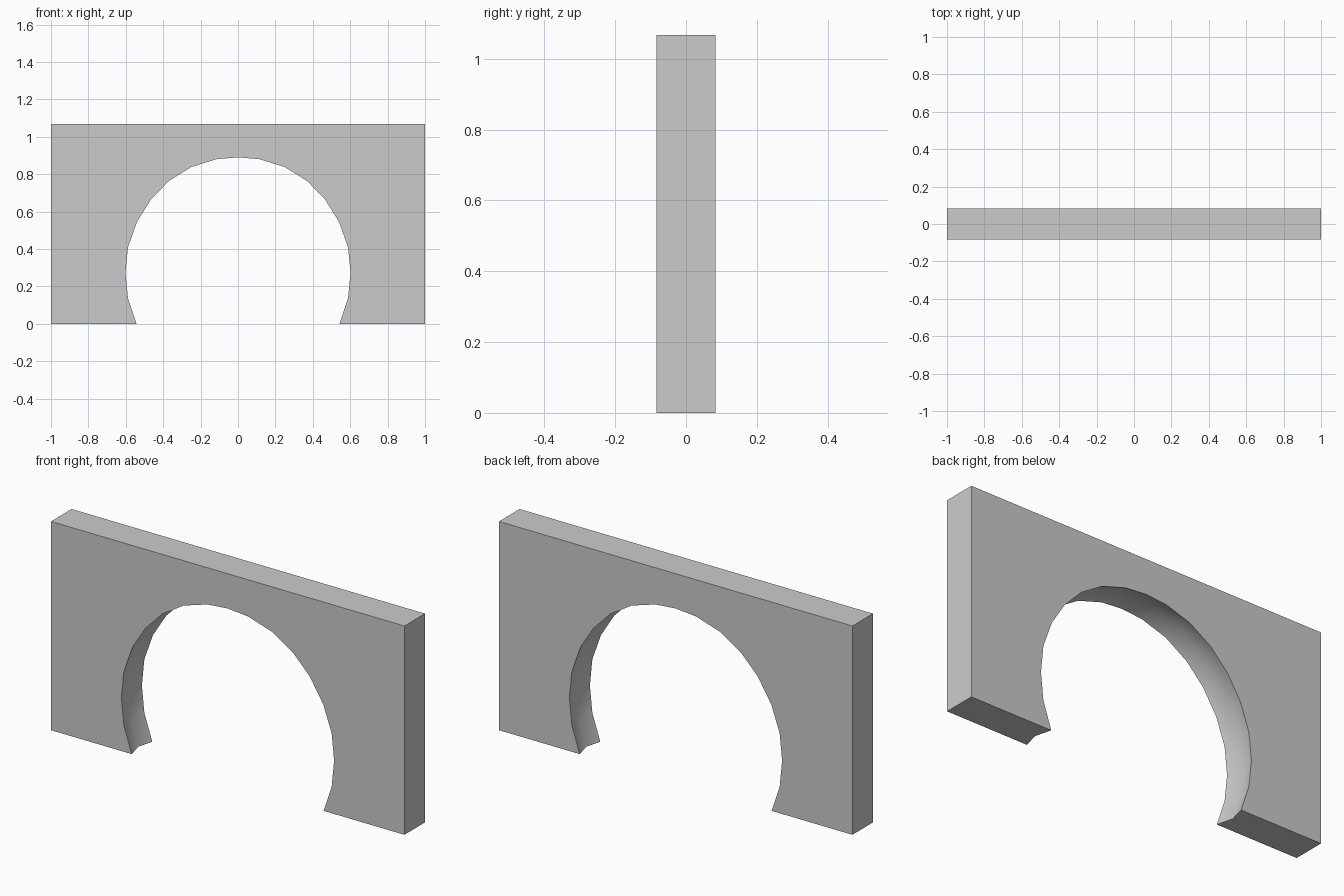
import bpy, bmesh
from mathutils import Vector

if "Cube" in bpy.data.objects:
    bpy.data.objects.remove(bpy.data.objects["Cube"])

W, H, T = 1.0, 1.068, 0.083   # half width, height, half thickness
CENTRE = Vector((0, 0.272))   # centre of the round opening
GROOVE = 0.022                # depth of the hollow along the arch's inner face

# right half of the opening, from floor to crown
half = [(0.543, 0), (0.588, 0.135), (0.602, 0.272), (0.588, 0.41), (0.54, 0.545),
        (0.465, 0.665), (0.37, 0.763), (0.25, 0.838), (0.115, 0.88), (0, 0.89)]
rim = [Vector(p) for p in half]
rim += [Vector((-p.x, p.y)) for p in reversed(rim[:-1])]


def hollow(p):
    """Push a rim point outwards, keeping the feet on the floor."""
    if p.y == 0:
        return Vector((p.x + (GROOVE if p.x > 0 else -GROOVE), 0))
    return p + (p - CENTRE).normalized() * GROOVE


bm = bmesh.new()


def row(points, y):
    return [bm.verts.new((p.x, y, p.y)) for p in points]


# inner face rows: front edge, hollow middle, back edge
front, back = row(rim, -T), row(rim, T)
middle = row([hollow(p) for p in rim], 0)
corners = [Vector(c) for c in ((-W, 0), (-W, H), (W, H), (W, 0))]
cf, cb = row(corners, -T), row(corners, T)

# wall front and back
bm.faces.new(front + cf)
bm.faces.new(back + cb)

# curved inner face of the opening
for a, b in ((front, middle), (middle, back)):
    for i in range(len(rim) - 1):
        bm.faces.new((a[i], a[i + 1], b[i + 1], b[i]))

# sides and top
for i in range(3):
    bm.faces.new((cf[i], cf[i + 1], cb[i + 1], cb[i]))

# undersides of the two legs
for c, r in ((0, -1), (3, 0)):
    bm.faces.new((cf[c], front[r], middle[r], back[r], cb[c]))

bmesh.ops.recalc_face_normals(bm, faces=bm.faces)
mesh = bpy.data.meshes.new("arch_wall")
bm.to_mesh(mesh)
bm.free()

wall = bpy.data.objects.new("arch_wall", mesh)
bpy.context.collection.objects.link(wall)
bpy.context.view_layer.objects.active = wall
wall.select_set(True)
bpy.ops.object.shade_smooth_by_angle(angle=0.75)
